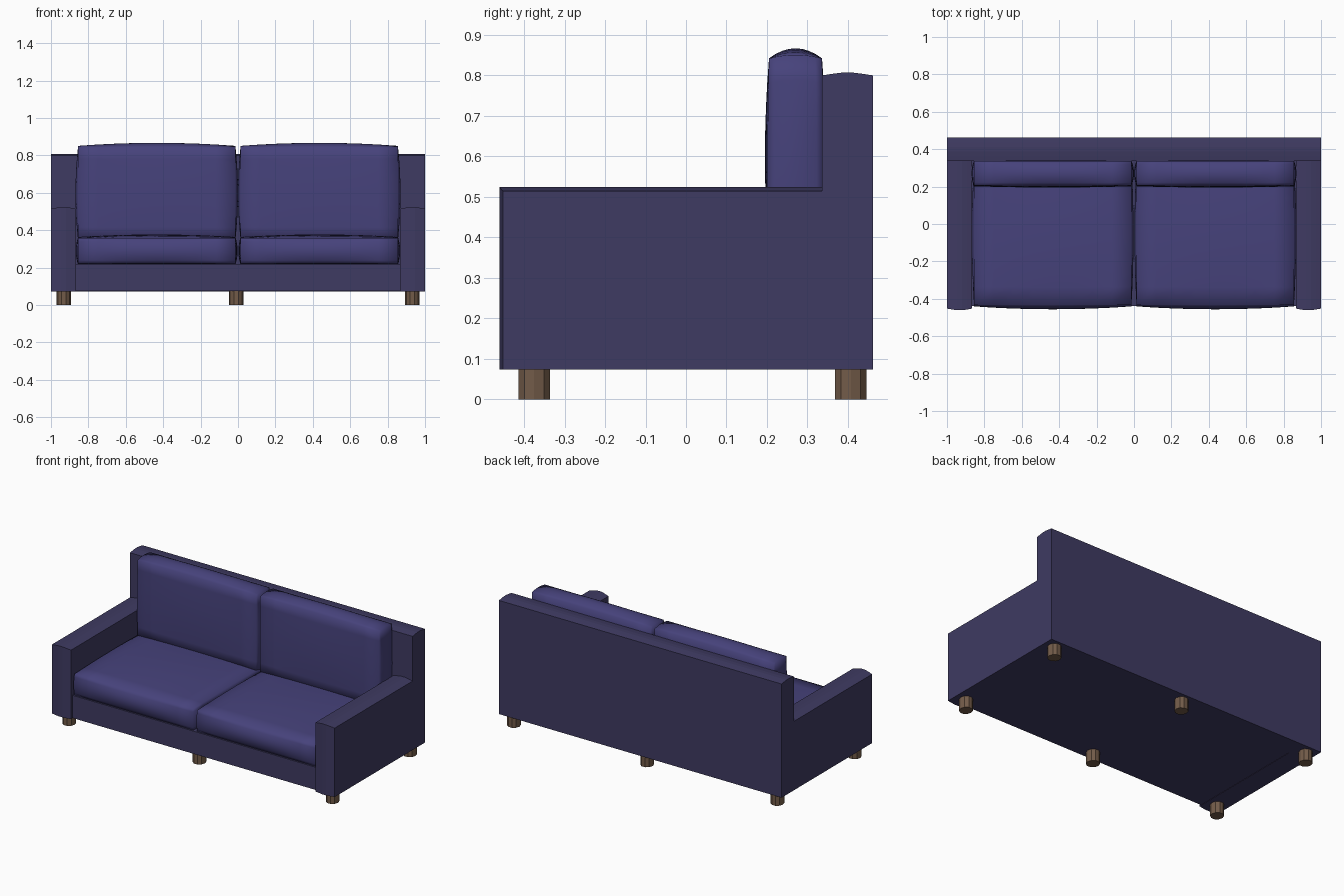
import bpy, bmesh, math
from mathutils import Vector

if "Cube" in bpy.data.objects:
    bpy.data.objects.remove(bpy.data.objects["Cube"])


def material(name, rgb):
    m = bpy.data.materials.new(name)
    m.diffuse_color = (*rgb, 1)
    m.use_nodes = True
    m.node_tree.nodes["Principled BSDF"].inputs["Base Color"].default_value = m.diffuse_color
    return m


FABRIC = material("frame_fabric", (0.049, 0.043, 0.122))
CUSHION = material("cushion_fabric", (0.062, 0.055, 0.20))
WOOD = material("leg_wood", (0.17, 0.105, 0.066))


def finish(name, bm, mat, smooth=None):
    bmesh.ops.recalc_face_normals(bm, faces=bm.faces)
    me = bpy.data.meshes.new(name)
    bm.to_mesh(me)
    bm.free()
    me.materials.append(mat)
    ob = bpy.data.objects.new(name, me)
    bpy.context.collection.objects.link(ob)
    if smooth:
        bpy.ops.object.select_all(action='DESELECT')
        ob.select_set(True)
        bpy.context.view_layer.objects.active = ob
        bpy.ops.object.shade_smooth_by_angle(angle=math.radians(smooth))
    return ob


def loft(name, rings, mat):
    bm = bmesh.new()
    loops = [[bm.verts.new(p) for p in r] for r in rings]
    n = len(loops[0])
    for a, b in zip(loops, loops[1:]):
        for i in range(n):
            j = (i + 1) % n
            bm.faces.new((a[i], a[j], b[j], b[i]))
    bm.faces.new(loops[0])
    bm.faces.new(loops[-1])
    return finish(name, bm, mat)


def box(name, lo, hi, mat):
    rings = [[(x, lo[1], lo[2]), (x, hi[1], lo[2]), (x, hi[1], hi[2]), (x, lo[1], hi[2])]
             for x in (lo[0], hi[0])]
    return loft(name, rings, mat)


def cushion(name, lo, hi, bulge, n=8):
    """Stuffed box: faces swell outward by bulge (x, y, z), end edges bow slightly."""
    lo, hi = Vector(lo), Vector(hi)
    mid, half = (lo + hi) / 2, (hi - lo) / 2
    bm = bmesh.new()
    bmesh.ops.create_cube(bm, size=2)
    bmesh.ops.subdivide_edges(bm, edges=bm.edges[:], cuts=n - 1, use_grid_fill=True)
    for v in bm.verts:
        u = v.co.copy()
        wx, wy, wz = (1 - c * c for c in u)
        ends = 0.35 + 0.65 * wx
        swell = (wy * wz, ends * wz, ends * wy)
        v.co = [mid[k] + u[k] * (half[k] + bulge[k] * swell[k]) for k in range(3)]
    return finish(name, bm, CUSHION, 180)


# Arms: side panels with a softly crowned front and top
CROWN = [(0, 0), (0.2, 0.55), (0.4, 1), (0.6, 1), (0.8, 0.55), (1, 0)]
for side, s in (("left", -1), ("right", 1)):
    rings = []
    for t, c in CROWN:
        x = s * (1 - 0.135 * t)
        y, z = -0.452 - 0.009 * c, 0.514 + 0.01 * c
        rings.append([(x, y, 0.073), (x, 0.336, 0.073), (x, 0.336, z), (x, y, z)])
    loft(side + "_arm", rings, FABRIC)

# Backrest frame with a crowned top
top = [(0.462 - 0.126 * t, 0.80 + 0.007 * c) for t, c in CROWN]
loft("backrest", [[(x, 0.336, 0.073), (x, 0.462, 0.073)] + [(x, y, z) for y, z in top]
                  for x in (-1, 1)], FABRIC)

# Base between the arms
box("base", (-0.865, -0.438, 0.075), (0.865, 0.336, 0.22), FABRIC)

# Seat and back cushions, one pair per side
for side, s in (("left", -1), ("right", 1)):
    a, b = sorted((s * 0.014, s * 0.855))
    cushion(side + "_seat_cushion", (a, -0.432, 0.222), (b, 0.33, 0.357), (0.012, 0.024, 0.02))
    cushion(side + "_back_cushion", (a, 0.205, 0.355), (b, 0.336, 0.842), (0.014, 0.01, 0.025))

# Legs: short ten-sided wooden posts
for row, y in (("front", -0.375), ("back", 0.407)):
    for col, x in (("left", -0.932), ("middle", -0.01), ("right", 0.932)):
        rings = [[(x + 0.039 * math.cos(i * math.tau / 10), y + 0.041 * math.sin(i * math.tau / 10), z)
                  for i in range(10)] for z in (0, 0.08)]
        loft(row + "_" + col + "_leg", rings, WOOD)
